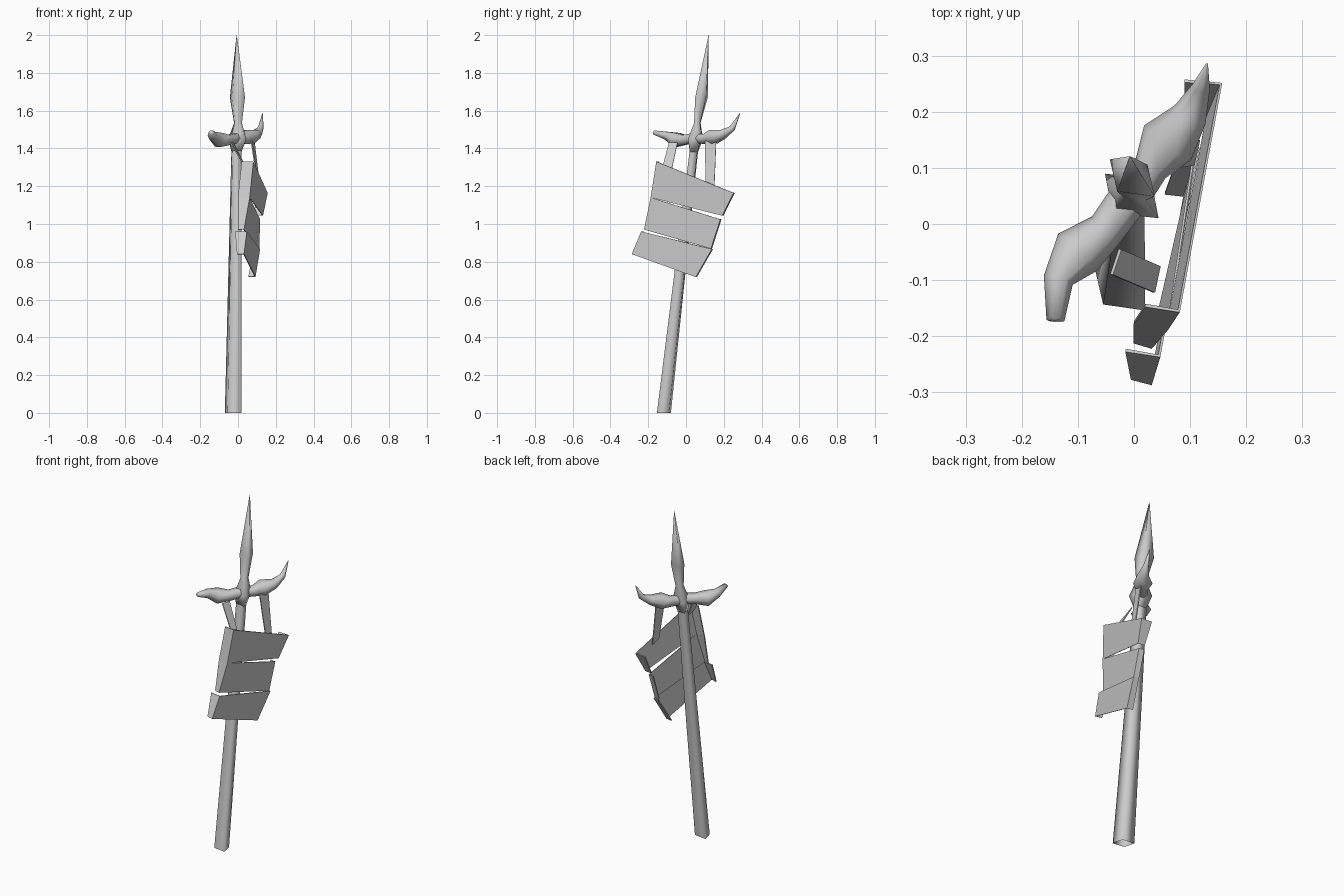
import bpy, bmesh
from math import cos, sin, tau
from mathutils import Vector

if "Cube" in bpy.data.objects:
    bpy.data.objects.remove(bpy.data.objects["Cube"])

grey = bpy.data.materials.new("plain grey")
grey.use_nodes = True
grey.diffuse_color = (0.6, 0.6, 0.6, 1)
grey.node_tree.nodes["Principled BSDF"].inputs["Base Color"].default_value = (0.6, 0.6, 0.6, 1)


def finish(name, bm, smooth=True, recalc=True):
    if recalc:
        bmesh.ops.recalc_face_normals(bm, faces=bm.faces)
    for f in bm.faces:
        f.smooth = smooth
    mesh = bpy.data.meshes.new(name)
    bm.to_mesh(mesh)
    bm.free()
    mesh.materials.append(grey)
    obj = bpy.data.objects.new(name, mesh)
    bpy.context.collection.objects.link(obj)
    return obj


def skin(name, rings, caps):
    """Join rings of points into a tube; caps lists the ring ends to close."""
    bm = bmesh.new()
    loops = [[bm.verts.new(p) for p in ring] for ring in rings]
    n = len(loops[0])
    for a, b in zip(loops, loops[1:]):
        for i in range(n):
            j = (i + 1) % n
            bm.faces.new((a[i], a[j], b[j], b[i]))
    for k in caps:
        bm.faces.new(loops[k])
    return finish(name, bm)


def sheet(name, rows, thickness=0.006):
    """Thin cloth made from rows of points."""
    bm = bmesh.new()
    grid = [[bm.verts.new(p) for p in row] for row in rows]
    for a, b in zip(grid, grid[1:]):
        for i in range(len(a) - 1):
            bm.faces.new((a[i], b[i], b[i + 1], a[i + 1]))
    obj = finish(name, bm, smooth=False, recalc=False)
    mod = obj.modifiers.new("cloth thickness", "SOLIDIFY")
    mod.thickness = thickness
    mod.offset = 0
    return obj


# Leaning four-sided shaft, with a hub and a spear point on top
LONG, SHORT = Vector((-.77, .64, 0)), Vector((.75, .66, 0))


def diamond(x, y, z, a, b):
    c = Vector((x, y, z))
    return [c + LONG * a, c + SHORT * b, c - LONG * a, c - SHORT * b]


skin("shaft", [diamond(*r) for r in (
    (-.025, -.117, 0, .058, .04),
    (-.008, .042, 1.39, .035, .028))], [])
skin("spear_point", [diamond(*r) for r in (
    (-.008, .042, 1.38, .034, .027),
    (-.004, .05, 1.45, .062, .046),
    (0, .06, 1.535, .027, .022),
    (-.003, .082, 1.67, .052, .036),
    (-.007, .12, 2.0, .001, .001))], [0, -1])

# Horn-like crossguard: x, y, z, half width, half height
stations = (
    (-.14, -.172, 1.485, .016, .012),
    (-.135, -.10, 1.467, .027, .025),
    (-.10, -.05, 1.445, .048, .043),
    (-.05, -.01, 1.445, .034, .03),
    (-.01, .045, 1.455, .036, .03),
    (.03, .10, 1.45, .032, .03),
    (.06, .145, 1.462, .052, .043),
    (.10, .195, 1.475, .032, .027),
    (.12, .245, 1.507, .016, .017),
    (.13, .285, 1.585, .002, .002))
rings = []
for i, (x, y, z, w, h) in enumerate(stations):
    before, after = stations[max(i - 1, 0)], stations[min(i + 1, len(stations) - 1)]
    along = (Vector(after[:3]) - Vector(before[:3])).normalized()
    side = along.cross(Vector((0, 0, 1))).normalized()
    up = side.cross(along)
    rings.append([Vector((x, y, z)) + side * w * cos(tau * k / 6) + up * h * sin(tau * k / 6)
                  for k in range(6)])
skin("crossguard", rings, [0, -1])

# Straps from the crossguard down to the cloth
sheet("front_strap", [[(-.04, -.09, 1.43), (-.025, -.045, 1.43)],
                      [(.035, -.122, 1.31), (.045, -.075, 1.29)]])
sheet("back_strap", [[(.07, .10, 1.44), (.085, .16, 1.44)],
                     [(.105, .105, 1.21), (.115, .15, 1.19)]])


# Hanging cloth: three panels, each with side edges folded back toward the shaft
def panel(name, *rows):
    # Each row: left front point, right front point, left and right fold depth
    sheet(name, [[(l[0] - dl, l[1] + .01, l[2]), l, r, (r[0] - dr, r[1] + .005, r[2])]
                 for l, r, dl, dr in rows])


panel("upper_cloth",
      ((.08, -.155, 1.33), (.155, .25, 1.165), .06, .065),
      ((.06, -.185, 1.14), (.13, .19, 1.045), .06, .04))
panel("middle_cloth",
      ((.06, -.185, 1.14), (.115, .18, 1.025), .06, .03),
      ((.03, -.22, .97), (.11, .13, .87), .03, .03))
panel("lower_cloth",
      ((.045, -.235, .96), (.115, .135, .868), .06, .03),
      ((.03, -.285, .84), (.09, .05, .72), .035, .035))
